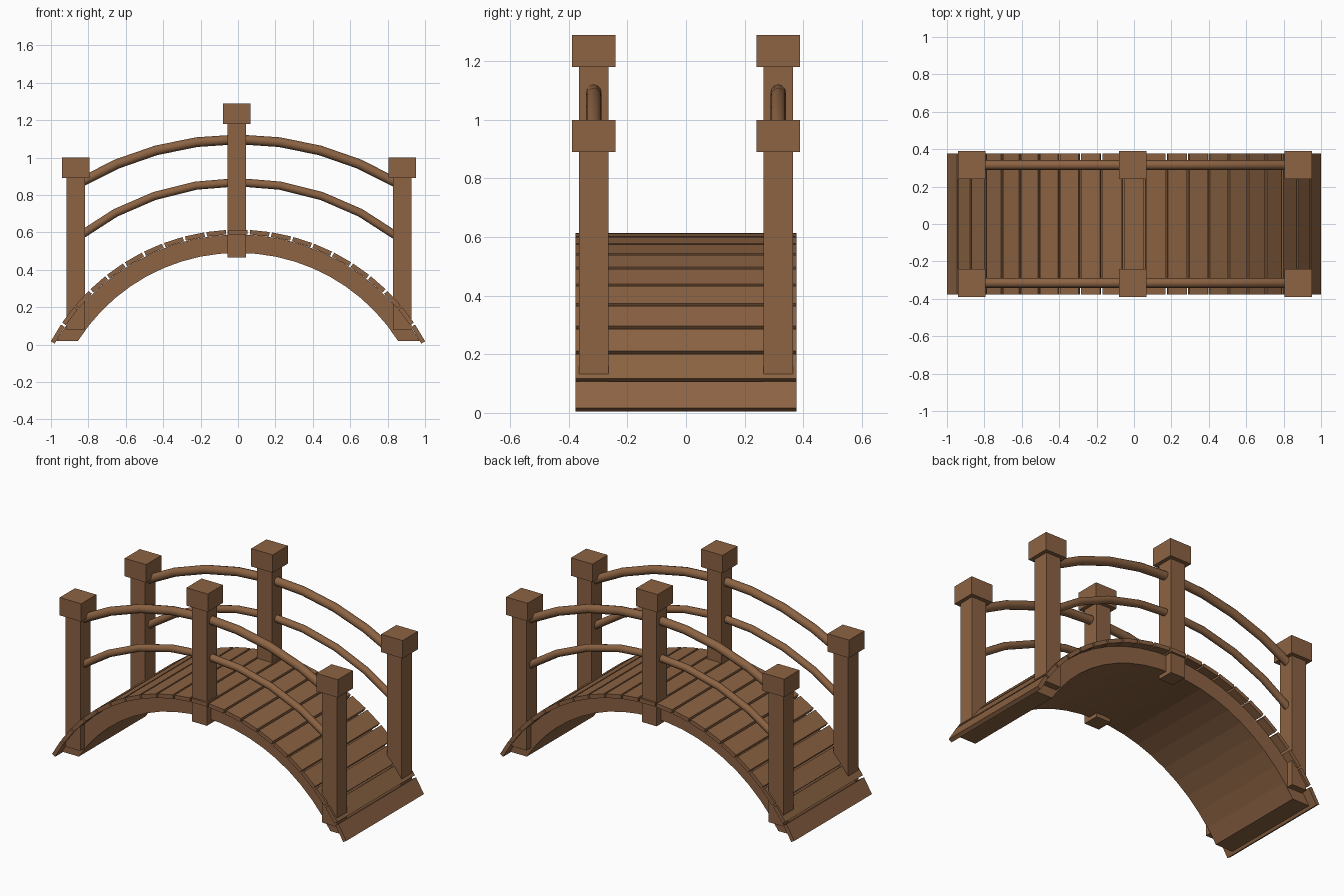
import bpy, bmesh, math
from mathutils import Matrix, Vector

if "Cube" in bpy.data.objects:
    bpy.data.objects.remove(bpy.data.objects["Cube"])

wood = bpy.data.materials.new("brown wood")
wood.diffuse_color = (0.262, 0.125, 0.056, 1)
wood.use_nodes = True
wood.node_tree.nodes["Principled BSDF"].inputs["Base Color"].default_value = wood.diffuse_color

CZ = -0.523            # height of the arch centre
R_TOP = 1.136          # radius to the plank tops
T = 0.024              # plank thickness
PITCH = math.radians(5.9)


def finish(name, bm, smooth=False):
    bmesh.ops.recalc_face_normals(bm, faces=bm.faces)
    me = bpy.data.meshes.new(name)
    bm.to_mesh(me)
    bm.free()
    me.materials.append(wood)
    ob = bpy.data.objects.new(name, me)
    bpy.context.collection.objects.link(ob)
    if smooth:
        bpy.ops.object.select_all(action='DESELECT')
        ob.select_set(True)
        bpy.context.view_layer.objects.active = ob
        bpy.ops.object.shade_smooth_by_angle(angle=math.radians(40))
    return ob


def add_box(bm, lo, hi, matrix=Matrix()):
    lo, hi = Vector(lo), Vector(hi)
    size = Matrix.Diagonal((*(hi - lo), 1))
    bmesh.ops.create_cube(bm, size=1, matrix=matrix @ Matrix.Translation((lo + hi) / 2) @ size)


# Arched slab under the deck, cut level at the feet
def arch_points(radius, n=20, z_end=0.02):
    end = math.acos((z_end - CZ) / radius)
    return [(radius * math.sin(a), CZ + radius * math.cos(a))
            for a in (end * (2 * i / n - 1) for i in range(n + 1))]


bm = bmesh.new()
W = 0.325
outer, inner = arch_points(R_TOP - T), arch_points(1.013)
rings = [[bm.verts.new(p) for p in ((xo, -W, zo), (xo, W, zo), (xi, W, zi), (xi, -W, zi))]
         for (xo, zo), (xi, zi) in zip(outer, inner)]
for a, b in zip(rings, rings[1:]):
    for k in range(4):
        bm.faces.new((a[k], a[(k + 1) % 4], b[(k + 1) % 4], b[k]))
bm.faces.new(rings[0])
bm.faces.new(rings[-1])
finish("arch_slab", bm)

# Deck planks laid around the arch
bm = bmesh.new()
for k in range(-10, 11):
    m = Matrix.Translation((0, 0, CZ)) @ Matrix.Rotation(k * PITCH, 4, 'Y')
    add_box(bm, (-0.052, -0.377, R_TOP - T), (0.052, 0.377, R_TOP), m)
finish("deck_planks", bm)

# Posts with square caps: x, foot height, shaft top
POSTS = {"left": (-0.867, 0.08, 0.89), "middle": (-0.006, 0.465, 1.18), "right": (0.878, 0.08, 0.89)}
Y = 0.315
for side, s in (("front", -1), ("back", 1)):
    for label, (x, z0, z1) in POSTS.items():
        bm = bmesh.new()
        add_box(bm, (x - 0.05, s * Y - 0.05, z0), (x + 0.05, s * Y + 0.05, z1))
        finish(f"{side}_{label}_post", bm)
        bm = bmesh.new()
        add_box(bm, (x - 0.073, s * Y - 0.074, z1), (x + 0.073, s * Y + 0.074, z1 + 0.11))
        finish(f"{side}_{label}_post_cap", bm)


# Curved round handrails
def rail(name, y, z_mid, arc_r, tube_r, half=0.845, n=8, sides=12):
    bm = bmesh.new()
    end = math.asin(half / arc_r)
    rings = []
    for i in range(n + 1):
        a = end * (2 * i / n - 1)
        ring = []
        for j in range(sides):
            t = 2 * math.pi * j / sides
            r = arc_r + tube_r * math.cos(t)
            ring.append(bm.verts.new((r * math.sin(a), y + tube_r * math.sin(t),
                                      z_mid - arc_r + r * math.cos(a))))
        rings.append(ring)
    for p, q in zip(rings, rings[1:]):
        for j in range(sides):
            bm.faces.new((p[j], p[(j + 1) % sides], q[(j + 1) % sides], q[j]))
    bm.faces.new(rings[0])
    bm.faces.new(rings[-1])
    finish(name, bm, smooth=True)


for side, s in (("front", -1), ("back", 1)):
    rail(f"{side}_upper_rail", s * Y, 1.097, 1.657, 0.026)
    rail(f"{side}_lower_rail", s * Y, 0.868, 1.39, 0.022)
